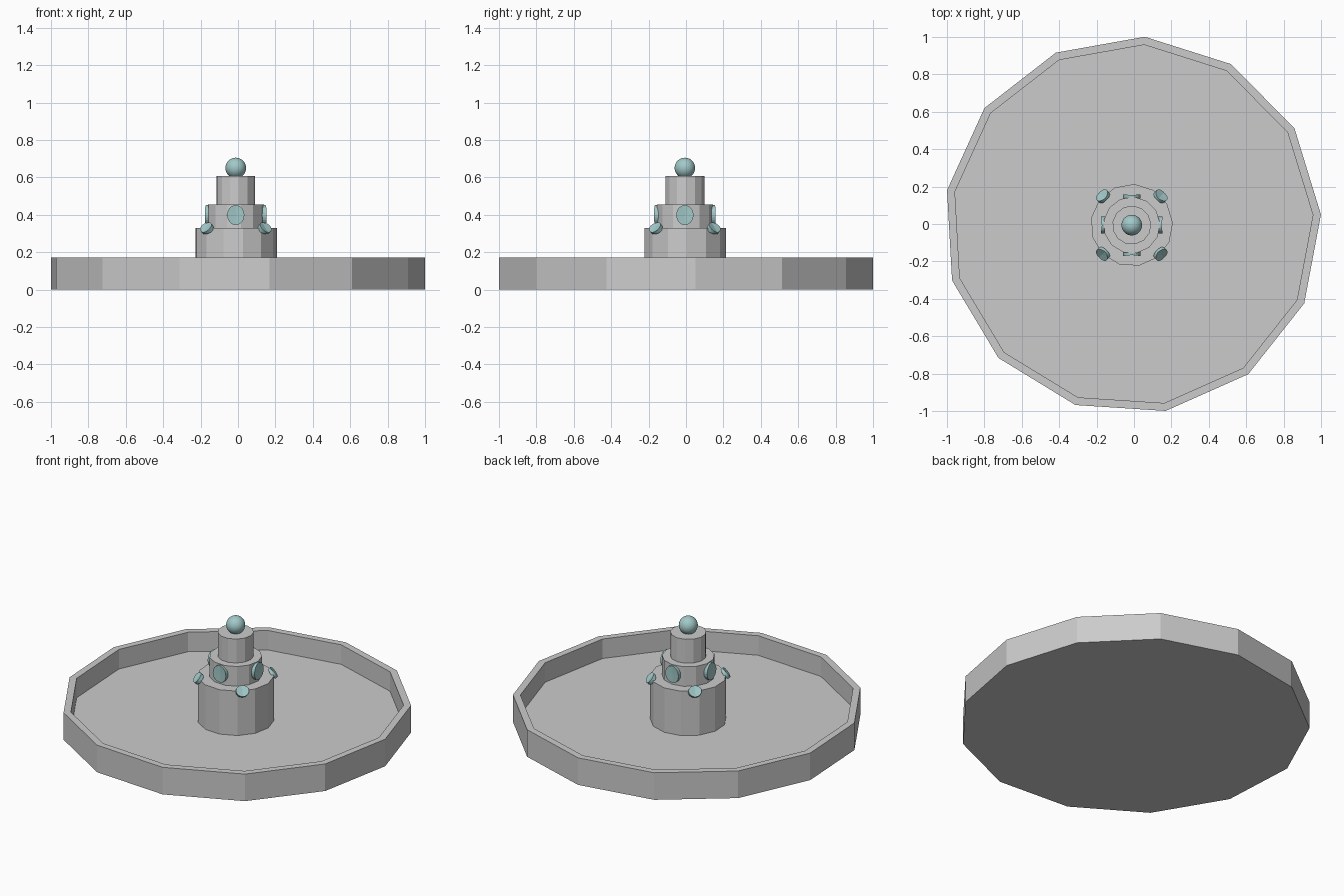
import bpy, bmesh, math
from mathutils import Matrix, Vector

if "Cube" in bpy.data.objects:
    bpy.data.objects.remove(bpy.data.objects["Cube"])

SIDES = 13
PHASE = math.radians(3.2)
teal = bpy.data.materials.new("pale_teal")
teal.diffuse_color = (0.36, 0.58, 0.58, 1)
teal.use_nodes = True
teal.node_tree.nodes["Principled BSDF"].inputs["Base Color"].default_value = teal.diffuse_color


def make_object(name, bm, mat=None):
    bmesh.ops.recalc_face_normals(bm, faces=bm.faces)
    me = bpy.data.meshes.new(name)
    bm.to_mesh(me)
    bm.free()
    ob = bpy.data.objects.new(name, me)
    bpy.context.collection.objects.link(ob)
    if mat:
        me.materials.append(mat)
    return ob


def lathe(name, profile, centre):
    """Flat-sided turned solid: rings from (radius, z) pairs, closed at both ends."""
    bm = bmesh.new()
    rings = []
    for r, z in profile:
        rings.append([bm.verts.new((centre[0] + r * math.cos(PHASE + 2 * math.pi * i / SIDES),
                                    centre[1] + r * math.sin(PHASE + 2 * math.pi * i / SIDES), z))
                      for i in range(SIDES)])
    for a, b in zip(rings, rings[1:]):
        for i in range(SIDES):
            j = (i + 1) % SIDES
            bm.faces.new((a[i], a[j], b[j], b[i]))
    bm.faces.new(rings[0])
    bm.faces.new(rings[-1])
    return make_object(name, bm)


def medallion(name, loc, azimuth, elevation, half_w, half_h, n=24):
    """Thin oval disc with slightly dished faces, facing outward along azimuth/elevation."""
    bm = bmesh.new()
    rims = []
    for s in (-1, 1):
        rim = []
        for i in range(n):
            t = 2 * math.pi * i / n
            thick = 0.007 + 0.005 * abs(math.cos(t))
            rim.append(bm.verts.new((half_w * math.cos(t), half_h * math.sin(t), s * thick)))
        hub = bm.verts.new((0, 0, s * 0.006))
        for i in range(n):
            bm.faces.new((hub, rim[i], rim[(i + 1) % n]))
        rims.append(rim)
    for i in range(n):
        j = (i + 1) % n
        bm.faces.new((rims[0][i], rims[0][j], rims[1][j], rims[1][i]))
    ob = make_object(name, bm, teal)
    # local x = tangent, y = up the disc, z = outward
    ca, sa, ce, se = math.cos(azimuth), math.sin(azimuth), math.cos(elevation), math.sin(elevation)
    normal = Vector((ca * ce, sa * ce, se))
    tangent = Vector((-sa, ca, 0))
    up = normal.cross(tangent)
    ob.matrix_world = Matrix.Translation(loc) @ Matrix((tangent, up, normal)).transposed().to_4x4()
    return ob


# Wide shallow basin with a thin rim
lathe("basin", [(1.009, 0), (1.009, 0.172), (0.966, 0.172), (0.966, 0.048)], (-0.008, -0.006))

# Three stacked pedestal tiers
C = (-0.012, -0.006)
for name, r, z0, z1 in (("lower_tier", 0.22, 0.04, 0.33),
                        ("middle_tier", 0.152, 0.32, 0.455),
                        ("upper_tier", 0.104, 0.445, 0.607)):
    lathe(name, [(r, z0), (r, z1)], C)

# Oval discs: upright on the middle tier, tilted on the lower tier's edge
for k in range(4):
    a = k * math.pi / 2
    medallion(f"upright_disc_{k + 1}",
              (C[0] + 0.153 * math.cos(a), C[1] + 0.153 * math.sin(a), 0.398), a, 0, 0.046, 0.053)
    a += math.pi / 4
    medallion(f"tilted_disc_{k + 1}",
              (C[0] + 0.218 * math.cos(a), C[1] + 0.218 * math.sin(a), 0.327),
              a, math.radians(40), 0.038, 0.034)

# Ball finial
bpy.ops.mesh.primitive_uv_sphere_add(segments=32, ring_count=16, radius=0.055,
                                     location=(C[0], C[1], 0.65))
ball = bpy.context.object
ball.name = "ball_finial"
ball.data.materials.append(teal)
bpy.ops.object.shade_smooth()
